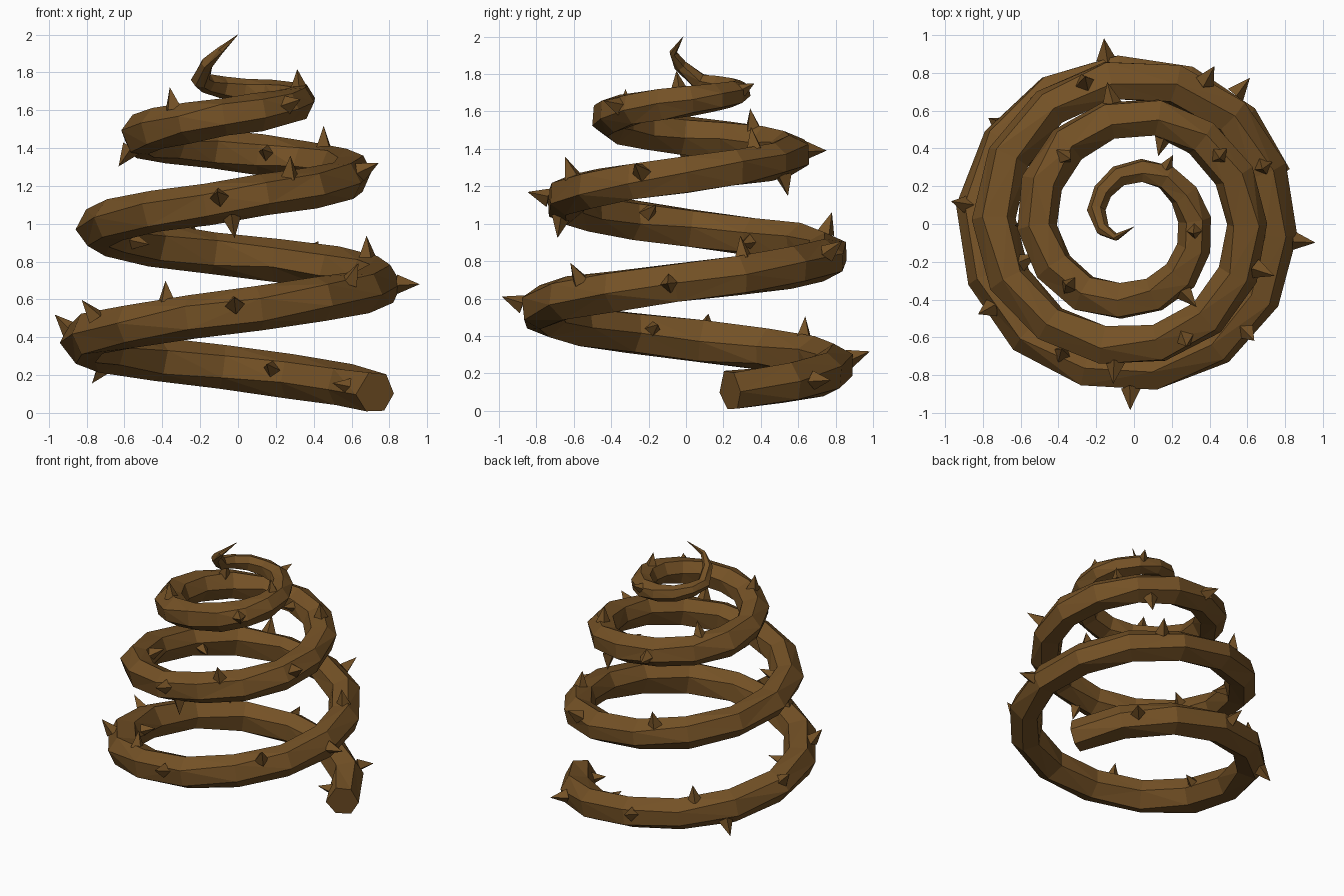
import bpy, bmesh, math, random
from mathutils import Vector

if "Cube" in bpy.data.objects:
    bpy.data.objects.remove(bpy.data.objects["Cube"])

random.seed(4)
bark = bpy.data.materials.new("bark brown")
bark.diffuse_color = (0.175, 0.083, 0.019, 1)
bark.use_nodes = True
bark.node_tree.nodes["Principled BSDF"].inputs["Base Color"].default_value = bark.diffuse_color

# Spiral profile, one row per quarter turn from 0 degrees: radius, height, thickness
KNOTS = [(.76, .09, .115), (.795, .23, .115), (.825, .38, .118), (.785, .54, .118),
         (.755, .69, .115), (.77, .83, .113), (.74, .98, .113), (.65, 1.13, .11),
         (.60, 1.265, .108), (.57, 1.38, .105), (.515, 1.47, .108), (.405, 1.575, .102),
         (.325, 1.655, .085), (.28, 1.71, .062), (.20, 1.77, .045)]
# Curled tip: x, y, z, thickness
TIP = [(-.165, -.03, 1.845, .036), (-.095, -.07, 1.915, .02), (0, -.015, 2.0, .001)]


def profile(deg):
    """Smoothly interpolated radius, height, thickness at a spiral angle."""
    i = min(int(deg // 90), len(KNOTS) - 2)
    u = deg / 90 - i
    p = [KNOTS[min(max(i + k, 0), len(KNOTS) - 1)] for k in (-1, 0, 1, 2)]
    return [b + .5 * u * (c - a + u * (2 * a - 5 * b + 4 * c - d + u * (3 * (b - c) + d - a)))
            for a, b, c, d in zip(*p)]


def centre(deg):
    r, z, w = profile(deg)
    a = math.radians(deg)
    return Vector((r * math.cos(a), r * math.sin(a), z)), w


def frame(deg):
    """Outward and upward directions across the vine."""
    t = (centre(deg + 2)[0] - centre(deg - 2)[0]).normalized()
    out = t.cross(Vector((0, 0, 1))).normalized()
    return out, out.cross(t).normalized(), t


def make(name, bm):
    bmesh.ops.recalc_face_normals(bm, faces=bm.faces[:])
    me = bpy.data.meshes.new(name)
    bm.to_mesh(me)
    bm.free()
    me.materials.append(bark)
    bpy.context.collection.objects.link(bpy.data.objects.new(name, me))


# Vine: twisted six-sided tube swept along the spiral
SIDES, STEP, START = 6, 26, 18
path = []
deg = START
while deg < 1245:
    c, w = centre(deg)
    path.append((c, w))
    deg += STEP
path += [(Vector(p[:3]), p[3]) for p in TIP]
bm = bmesh.new()
rings = []
for i, (c, w) in enumerate(path):
    t = (path[min(i + 1, len(path) - 1)][0] - path[max(i - 1, 0)][0]).normalized()
    out = t.cross(Vector((0, 0, 1))).normalized()
    up = out.cross(t)
    ring = []
    for k in range(SIDES):
        a = math.tau * k / SIDES + math.radians(9 * i) + random.uniform(-.12, .12)
        rad = w * random.uniform(.96, 1.06)
        ring.append(bm.verts.new(c + rad * (math.cos(a) * out + math.sin(a) * up)))
    rings.append(ring)
for a, b in zip(rings, rings[1:]):
    for k in range(SIDES):
        n = (k + 1) % SIDES
        bm.faces.new((a[k], a[n], b[n], b[k]))
bm.faces.new(rings[0])
bm.faces.new(rings[-1])
bmesh.ops.triangulate(bm, faces=bm.faces[:])
make("vine", bm)

# Thorns: spiral angle and roll around the vine (0 outward, 90 up, 180 inward)
THORNS = [(27, 170), (52, 0), (75, 165), (100, 20), (130, 90), (143, -50), (174, 45),
          (195, 165), (211, 50), (242, 100), (269, 20), (317, 55), (354, 0), (385, 95),
          (424, 35), (470, 75), (508, 190), (560, 155), (622, 15), (626, -80), (655, 70),
          (700, 25), (760, 95), (780, -80), (792, 170), (820, 0), (857, 110), (898, -55),
          (945, 85), (1025, 15), (1075, 95), (1140, 25)]
bm = bmesh.new()
for deg, roll in THORNS:
    c, w = centre(deg)
    out, up, t = frame(deg)
    a = math.radians(roll)
    d = math.cos(a) * out + math.sin(a) * up
    side = d.cross(t)
    s = .052 * min(1, w / .1)
    tip = bm.verts.new(c + d * (w + .095 * min(1, w / .1)))
    base = [bm.verts.new(c + d * w * .78 + v * s) for v in (t, side, -t, -side)]
    for k in range(4):
        bm.faces.new((base[k], base[(k + 1) % 4], tip))
    bm.faces.new(base[::-1])
make("thorns", bm)
